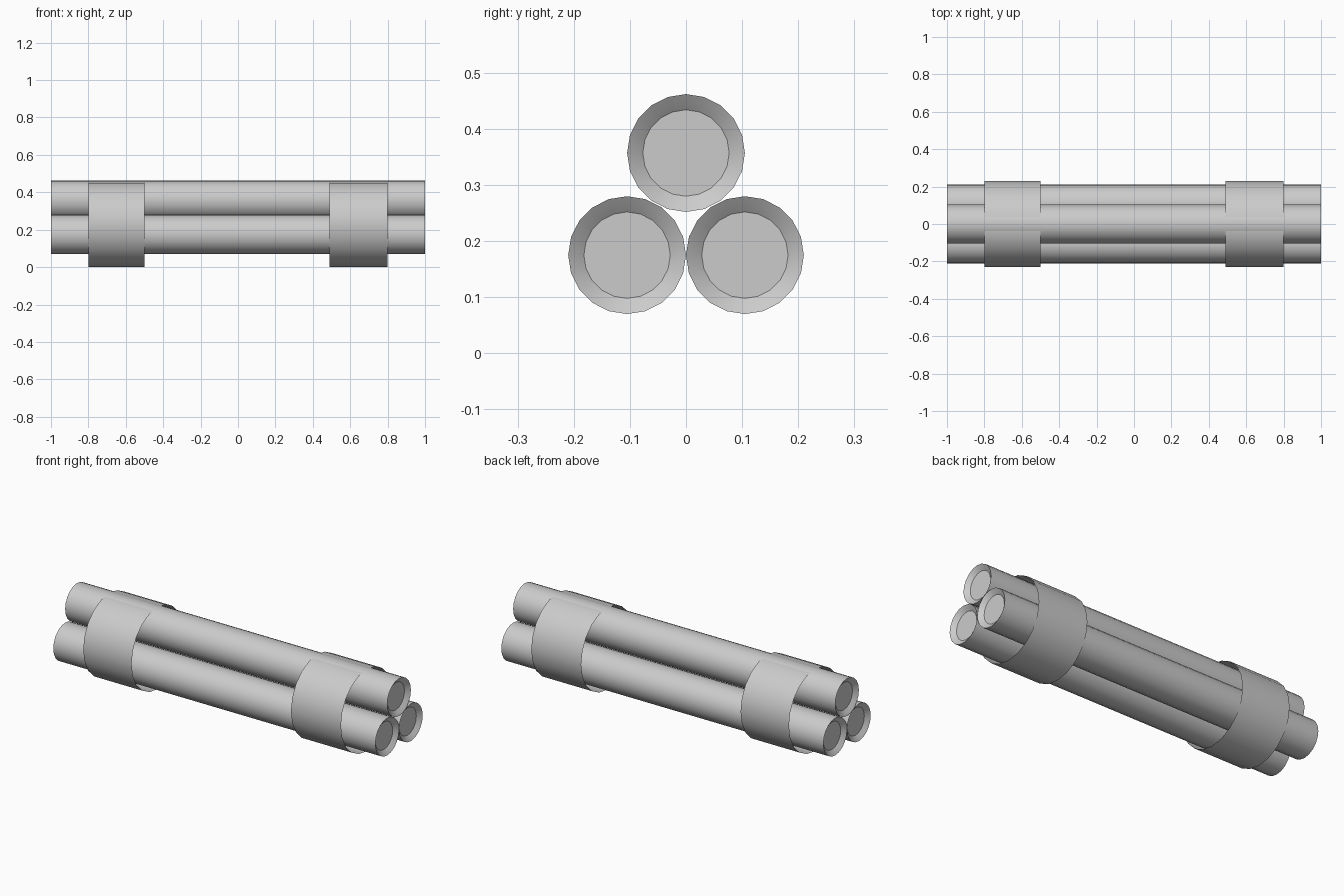
import bpy, bmesh, math

if "Cube" in bpy.data.objects:
    bpy.data.objects.remove(bpy.data.objects["Cube"])

SIDES = 20


def lathe(name, profile, y, z, cap=False):
    """Sweep (x, radius) profile points round an axis parallel to x."""
    bm = bmesh.new()
    rings = []
    for x, r in profile:
        rings.append([bm.verts.new((x,
                                    r * math.cos(2 * math.pi * i / SIDES),
                                    r * math.sin(2 * math.pi * i / SIDES)))
                      for i in range(SIDES)])
    for a, b in zip(rings, rings[1:]):
        for i in range(SIDES):
            j = (i + 1) % SIDES
            bm.faces.new((a[i], b[i], b[j], a[j]))
    if cap:
        bm.faces.new(rings[0])
        bm.faces.new(rings[-1][::-1])
    bmesh.ops.recalc_face_normals(bm, faces=bm.faces)
    mesh = bpy.data.meshes.new(name)
    bm.to_mesh(mesh)
    bm.free()
    obj = bpy.data.objects.new(name, mesh)
    obj.location = (0, y, z)
    bpy.context.collection.objects.link(obj)
    bpy.ops.object.select_all(action='DESELECT')
    obj.select_set(True)
    bpy.context.view_layer.objects.active = obj
    bpy.ops.object.shade_smooth_by_angle(angle=math.radians(30))
    return obj


# Three stacked sticks with shallow dished ends
half = [(0.98, 0.077), (0.99, 0.09), (1.0, 0.105)]
stick = [(-x, r) for x, r in half] + half[::-1]
for name, y, z in (("stick_top", 0, 0.357),
                   ("stick_front", -0.105, 0.175),
                   ("stick_back", 0.105, 0.175)):
    lathe(name, stick, y, z, cap=True)

# Two open bands wrapped round the bundle
for name, x0, x1 in (("band_left", -0.80, -0.50), ("band_right", 0.49, 0.80)):
    lathe(name, [(x0, 0.23), (x1, 0.23)], 0, 0.23)
